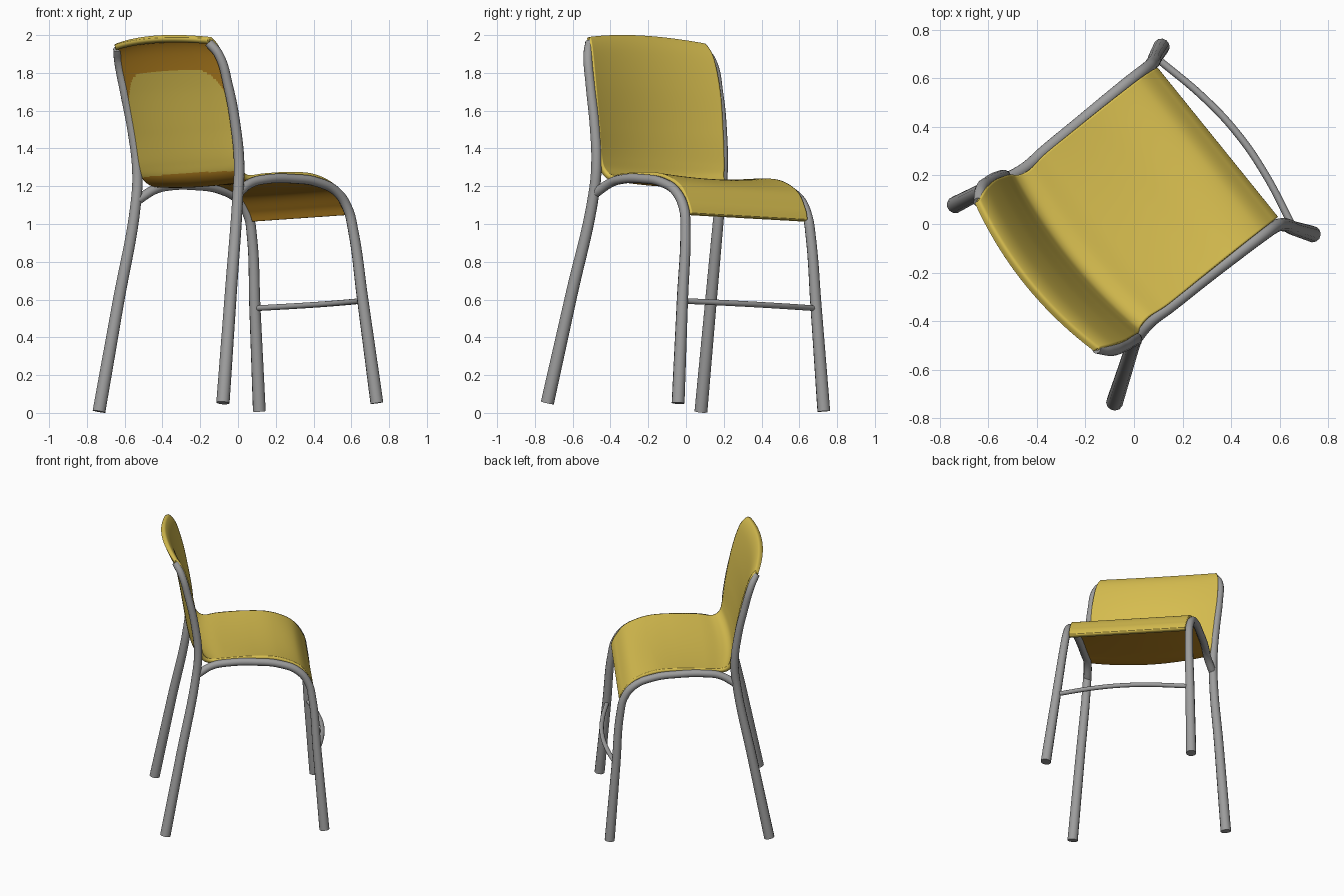
import bpy
from math import radians
from mathutils import Matrix, Vector

cube = bpy.data.objects.get("Cube")
if cube:
    bpy.data.objects.remove(cube, do_unlink=True)

# The chair is modelled facing +y, then turned and leaned slightly sideways
PLACEMENT = Matrix.Rotation(radians(-51.1), 4, "Z") @ Matrix.Rotation(radians(-2.5), 4, "Y")


def make_material(name, colour):
    material = bpy.data.materials.new(name)
    material.use_nodes = True
    material.diffuse_color = (*colour, 1)
    shader = next(n for n in material.node_tree.nodes if n.type == "BSDF_PRINCIPLED")
    shader.inputs["Base Color"].default_value = (*colour, 1)
    shader.inputs["Roughness"].default_value = 0.6
    return material


yellow = make_material("mustard_yellow", (0.69, 0.52, 0.08))
brown = make_material("dark_brown", (0.48, 0.23, 0.015))
grey = make_material("tube_grey", (0.34, 0.34, 0.34))


def place(name, data):
    obj = bpy.data.objects.new(name, data)
    bpy.context.scene.collection.objects.link(obj)
    obj.matrix_world = PLACEMENT
    return obj


def make_tube(name, points, start_radius, end_radius, side=1):
    """Round tube through the points, tapering with height."""
    curve = bpy.data.curves.new(name, "CURVE")
    curve.dimensions = "3D"
    curve.bevel_depth = 1
    curve.bevel_resolution = 4
    curve.resolution_u = 8
    curve.use_fill_caps = True
    spline = curve.splines.new("BEZIER")
    spline.bezier_points.add(len(points) - 1)
    low, high = points[0][2], max(p[2] for p in points)
    for knot, (x, y, z) in zip(spline.bezier_points, points):
        knot.co = (x * side, y, z)
        knot.handle_left_type = knot.handle_right_type = "AUTO"
        blend = (z - low) / (high - low) if high > low else 0
        knot.radius = start_radius + (end_radius - start_radius) * blend
    curve.materials.append(grey)
    return place(name, curve)


# Rear legs run up into the back posts, ending under the top edge
rear_post = [
    (.523, -.523, .03), (.475, -.412, .6), (.43, -.307, 1.14), (.43, -.293, 1.3),
    (.434, -.313, 1.5), (.436, -.357, 1.71), (.422, -.405, 1.88), (.385, -.44, 1.945),
]
# Front legs bend back under the seat edge and meet the posts
front_leg = [
    (.496, .546, .03), (.455, .502, .58), (.426, .471, .96), (.42, .447, 1.06),
    (.419, .378, 1.15), (.417, .253, 1.203), (.414, .09, 1.222), (.412, -.1, 1.22),
    (.408, -.2, 1.2), (.425, -.302, 1.145),
]
for label, side in (("left", 1), ("right", -1)):
    make_tube(label + "_rear_leg_and_back_post", rear_post, .035, .024, side)
    make_tube(label + "_front_leg_and_seat_rail", front_leg, .034, .025, side)

# Bowed crossbar between the front legs
half_bar = [(.455, .5), (.2, .55), (0, .565)]
bar = half_bar + [(-x, y) for x, y in half_bar[-2::-1]]
make_tube("front_crossbar", [(x, y, .574) for x, y in bar], .015, .015)

# Shell profile, rolled top edge to seat lip: half width, y, z, middle bulge in y, in z
profile = [Vector(row) for row in (
    (.392, -.456, 1.968, -.05, .018),
    (.395, -.425, 1.97, -.05, .026),
    (.414, -.378, 1.895, -.05, .02),
    (.425, -.328, 1.72, -.05, .01),
    (.422, -.288, 1.5, -.05, 0),
    (.418, -.265, 1.33, -.045, 0),
    (.402, -.245, 1.268, -.04, -.015),
    (.39, -.195, 1.243, -.03, -.015),
    (.4, -.1, 1.252, -.01, -.015),
    (.4, .09, 1.26, 0, -.02),
    (.4, .25, 1.246, 0, -.015),
    (.4, .385, 1.188, 0, 0),
    (.398, .455, 1.1, 0, 0),
    (.395, .48, 1.042, 0, 0),
)]


def smooth_rows(rows, steps):
    """Catmull-Rom interpolation between neighbouring rows."""
    padded = [rows[0]] + rows + [rows[-1]]
    result = []
    for a, b, c, d in zip(padded, padded[1:], padded[2:], padded[3:]):
        for k in range(steps):
            t = k / steps
            result.append(b + (c - a) * (t / 2)
                          + (a * 2 - b * 5 + c * 4 - d) * (t * t / 2)
                          + (b * 3 - a - c * 3 + d) * (t ** 3 / 2))
    return result + [rows[-1]]


def make_shell():
    steps, columns = 16, 100
    rows = smooth_rows(profile, steps)
    verts, faces, slots = [], [], []
    for half, y, z, bulge_y, bulge_z in rows:
        for j in range(columns + 1):
            t = 2 * j / columns - 1
            dome = 1 - t * t
            verts.append((half * t, y + bulge_y * dome, z + bulge_z * dome))
    width = columns + 1
    for i in range(len(rows) - 1):
        for j in range(columns):
            a = i * width + j
            faces.append((a, a + 1, a + width + 1, a + width))
            # Arched yellow panel on the rear of the back
            t = (2 * j + 1) / columns - 1
            z = verts[a][2]
            slots.append(int(i < 6 * steps and 1.28 < z < 1.83 - .2 * t ** 6))
    mesh = bpy.data.meshes.new("seat_and_back_shell")
    mesh.from_pydata(verts, [], faces)
    for material in (yellow, yellow, brown, yellow):
        mesh.materials.append(material)
    mesh.polygons.foreach_set("material_index", slots)
    mesh.update()
    shell = place("seat_and_back_shell", mesh)

    # Thickness goes behind and below; the rear skin takes the later slots
    solid = shell.modifiers.new("thickness", "SOLIDIFY")
    solid.thickness = .03
    solid.offset = -1
    solid.material_offset = 2
    bpy.ops.object.select_all(action="DESELECT")
    shell.select_set(True)
    bpy.context.view_layer.objects.active = shell
    bpy.ops.object.shade_smooth_by_angle(angle=radians(40))


make_shell()
